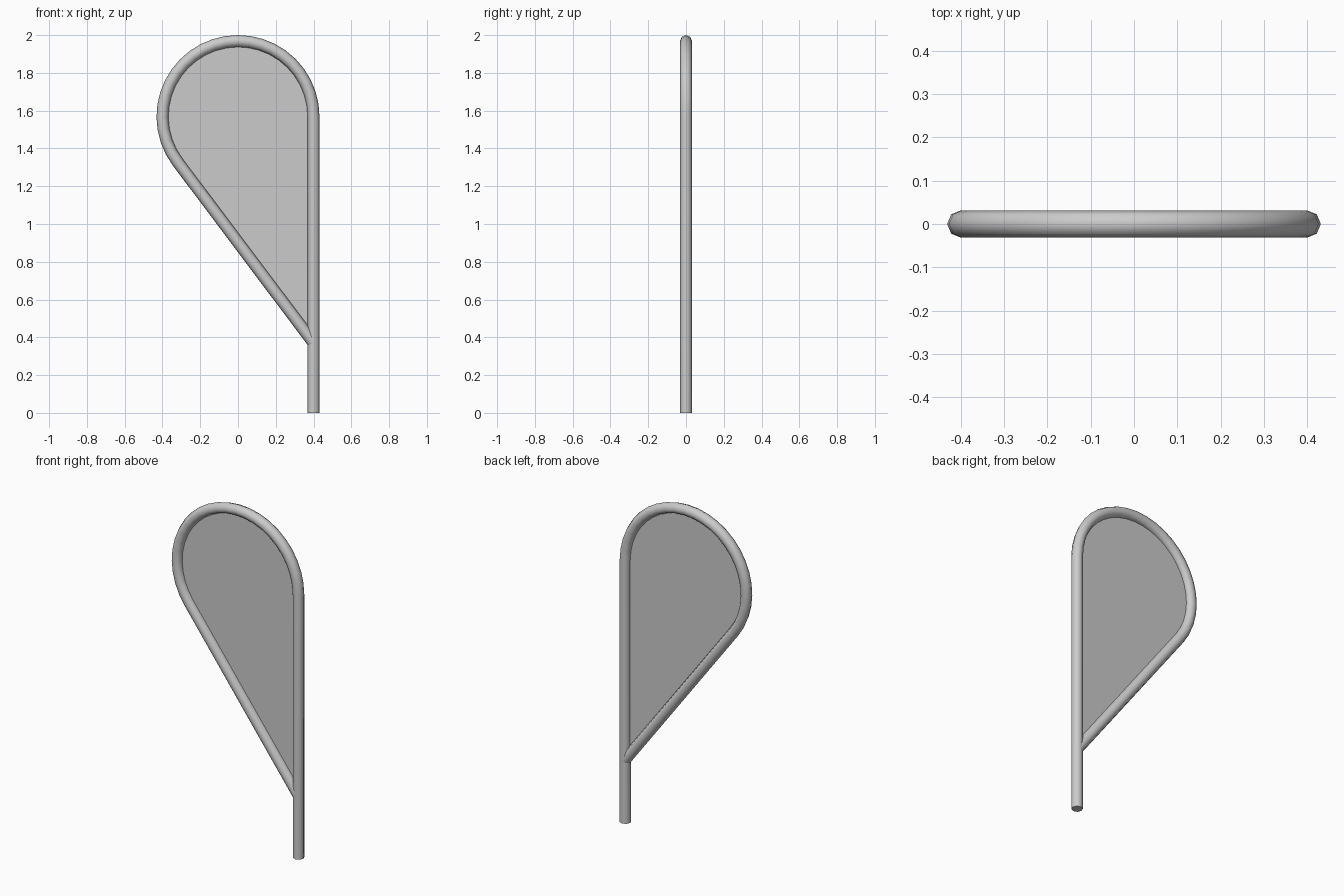
import bpy
import math

cube = bpy.data.objects.get("Cube")
if cube:
    bpy.data.objects.remove(cube, do_unlink=True)

TUBE = 0.0315     # tube radius
R = 0.4           # bend radius, also the pole's x position
TOP = 2.0 - R - TUBE   # height of the bend's centre
JOIN = 0.37       # height where the slanted tube meets the pole

grey = bpy.data.materials.new("grey")
grey.use_nodes = True
colour = (0.6, 0.6, 0.6, 1)
grey.diffuse_color = colour
grey.node_tree.nodes["Principled BSDF"].inputs["Base Color"].default_value = colour

# Teardrop outline: over the bend until it is tangent to the slanted tube
slant = 2 * math.atan(R / (TOP - JOIN))
steps = 24
bend = [(R * math.cos(a), 0, TOP + R * math.sin(a))
        for a in ((math.pi + slant) * i / steps for i in range(steps + 1))]
junction = (R, 0, JOIN)


def add(name, data):
    obj = bpy.data.objects.new(name, data)
    bpy.context.collection.objects.link(obj)
    data.materials.append(grey)
    return obj


# Frame: one bent tube, from the foot of the pole round to the junction
path = [(R, 0, 0)] + bend + [junction]
curve = bpy.data.curves.new("frame", "CURVE")
curve.dimensions = "3D"
curve.bevel_depth = TUBE
curve.bevel_resolution = 2
curve.use_fill_caps = True
spline = curve.splines.new("POLY")
spline.points.add(len(path) - 1)
for point, co in zip(spline.points, path):
    point.co = (*co, 1)
frame = add("frame", curve)
bpy.ops.object.select_all(action="DESELECT")
frame.select_set(True)
bpy.context.view_layer.objects.active = frame
bpy.ops.object.convert(target="MESH")
bpy.ops.object.shade_smooth_by_angle(angle=math.radians(60))

# Panel: a flat sheet filling the teardrop
mesh = bpy.data.meshes.new("panel")
outline = bend + [junction]
mesh.from_pydata(outline, [], [list(range(len(outline)))])
add("panel", mesh)
